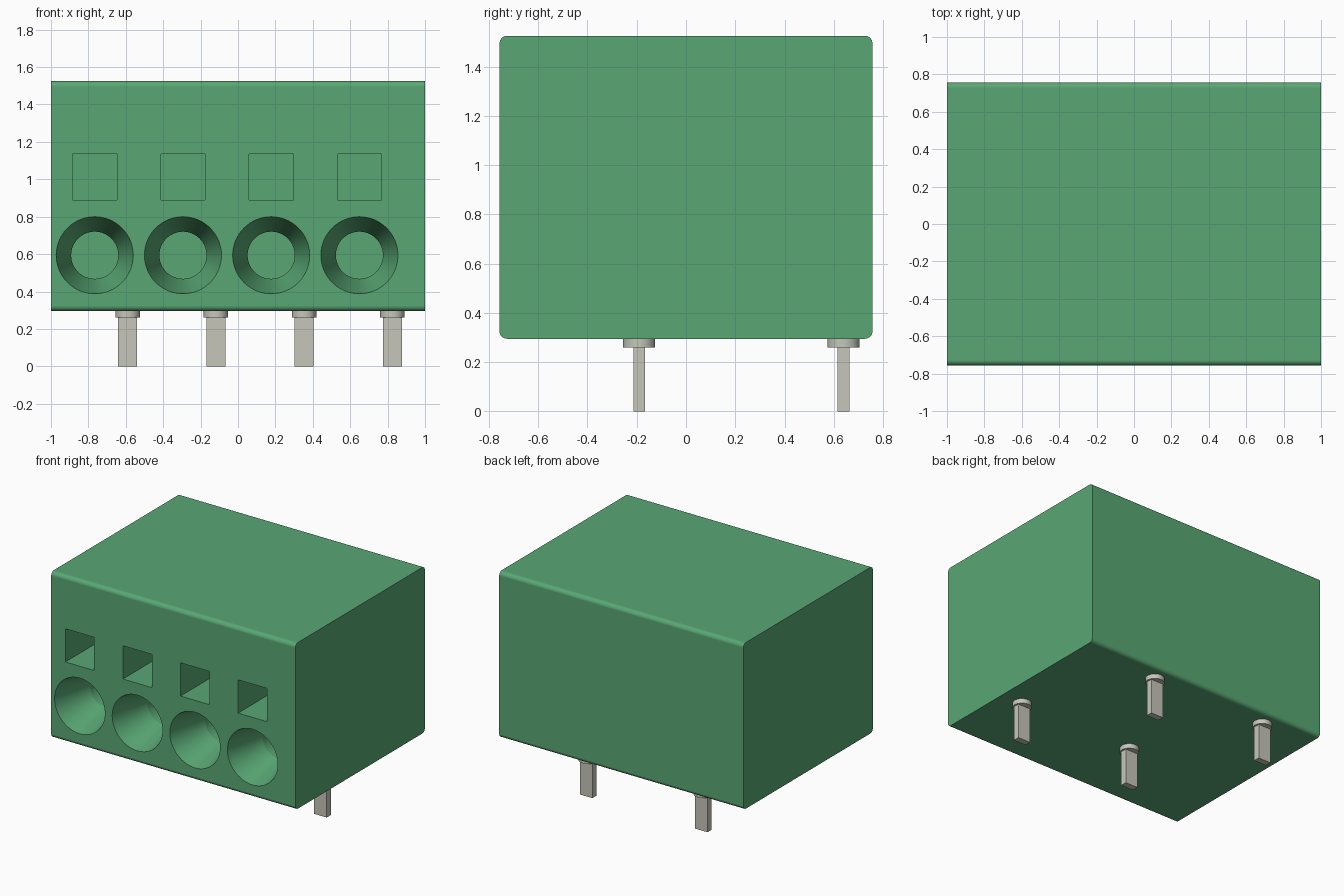
import bpy, bmesh
from math import cos, sin, tau, radians
from mathutils import Matrix

default = bpy.data.objects.get("Cube")
if default:
    bpy.data.objects.remove(default, do_unlink=True)


def material(name, rgb):
    m = bpy.data.materials.new(name)
    m.use_nodes = True
    m.diffuse_color = (*rgb, 1)
    m.node_tree.nodes["Principled BSDF"].inputs["Base Color"].default_value = (*rgb, 1)
    return m


GREEN = material("green plastic", (0.10, 0.39, 0.176))
METAL = material("tinned metal", (0.57, 0.565, 0.50))

PITCH = 0.4717
FRONT, BOTTOM, TOP = -0.757, 0.295, 1.525


def finish(name, bm, mat):
    bmesh.ops.recalc_face_normals(bm, faces=bm.faces)
    mesh = bpy.data.meshes.new(name)
    bm.to_mesh(mesh)
    bm.free()
    mesh.materials.append(mat)
    ob = bpy.data.objects.new(name, mesh)
    bpy.context.collection.objects.link(ob)
    return ob


def smooth(ob, angle):
    bpy.ops.object.select_all(action="DESELECT")
    ob.select_set(True)
    bpy.context.view_layer.objects.active = ob
    bpy.ops.object.shade_smooth_by_angle(angle=radians(angle))


def add_box(bm, x, y, z):
    """Box between the given (low, high) pairs."""
    lo, hi = zip(x, y, z)
    mid = [(a + b) / 2 for a, b in zip(lo, hi)]
    size = [b - a for a, b in zip(lo, hi)]
    bmesh.ops.create_cube(bm, size=1, matrix=Matrix.Translation(mid) @ Matrix.Diagonal((*size, 1)))


def add_bore(bm, x, z, profile, sides=64):
    """Closed turned solid along y from (radius, y) points."""
    rings = [[bm.verts.new((x + r * cos(tau * i / sides), y, z + r * sin(tau * i / sides)))
              for i in range(sides)] for r, y in profile]
    for a, b in zip(rings, rings[1:]):
        for i in range(sides):
            j = (i + 1) % sides
            bm.faces.new((a[i], a[j], b[j], b[i]))
    bm.faces.new(rings[0])
    bm.faces.new(rings[-1])


# Housing: block with the long edges rounded, end faces sharp
bm = bmesh.new()
add_box(bm, (-1, 1), (FRONT, -FRONT), (BOTTOM, TOP))
long_edges = [e for e in bm.edges if abs(e.verts[0].co.x - e.verts[1].co.x) > 1]
bmesh.ops.bevel(bm, geom=long_edges, offset=0.03, segments=10, profile=0.5, affect="EDGES")
housing = finish("housing", bm, GREEN)

# Wire funnels and square release slots
bm = bmesh.new()
funnel = [(0.2113, FRONT - 0.02), (0.126, FRONT + 0.3), (0.126, FRONT + 0.65)]
for i in range(4):
    x = -0.766 + i * PITCH
    add_bore(bm, x, 0.594, funnel)
    add_box(bm, (x - 0.118, x + 0.118), (FRONT - 0.02, FRONT + 0.6), (0.888, 1.134))
cutter = finish("opening_cutter", bm, GREEN)
cutter.hide_render = True

cut = housing.modifiers.new("openings", "BOOLEAN")
cut.operation = "DIFFERENCE"
cut.solver = "EXACT"
cut.object = cutter
bpy.context.view_layer.update()
evaluated = housing.evaluated_get(bpy.context.evaluated_depsgraph_get())
cut_mesh = bpy.data.meshes.new_from_object(evaluated)
housing.modifiers.clear()
housing.data = cut_mesh
bpy.data.objects.remove(cutter, do_unlink=True)
smooth(housing, 12)
housing.modifiers.new("even_shading", "WEIGHTED_NORMAL").keep_sharp = True

# Solder pins, staggered in two rows, each with a round collar
for i in range(4):
    x = -0.59 + i * PITCH
    y = -0.19 if i % 2 else 0.64
    bm = bmesh.new()
    add_box(bm, (x - 0.051, x + 0.051), (y - 0.024, y + 0.024), (0, 0.27))
    finish(f"pin_{i + 1}", bm, METAL)
    bm = bmesh.new()
    bmesh.ops.create_cone(bm, cap_ends=True, segments=40, radius1=0.065, radius2=0.065,
                          depth=0.05, matrix=Matrix.Translation((x, y, 0.285)))
    smooth(finish(f"pin_collar_{i + 1}", bm, METAL), 30)
